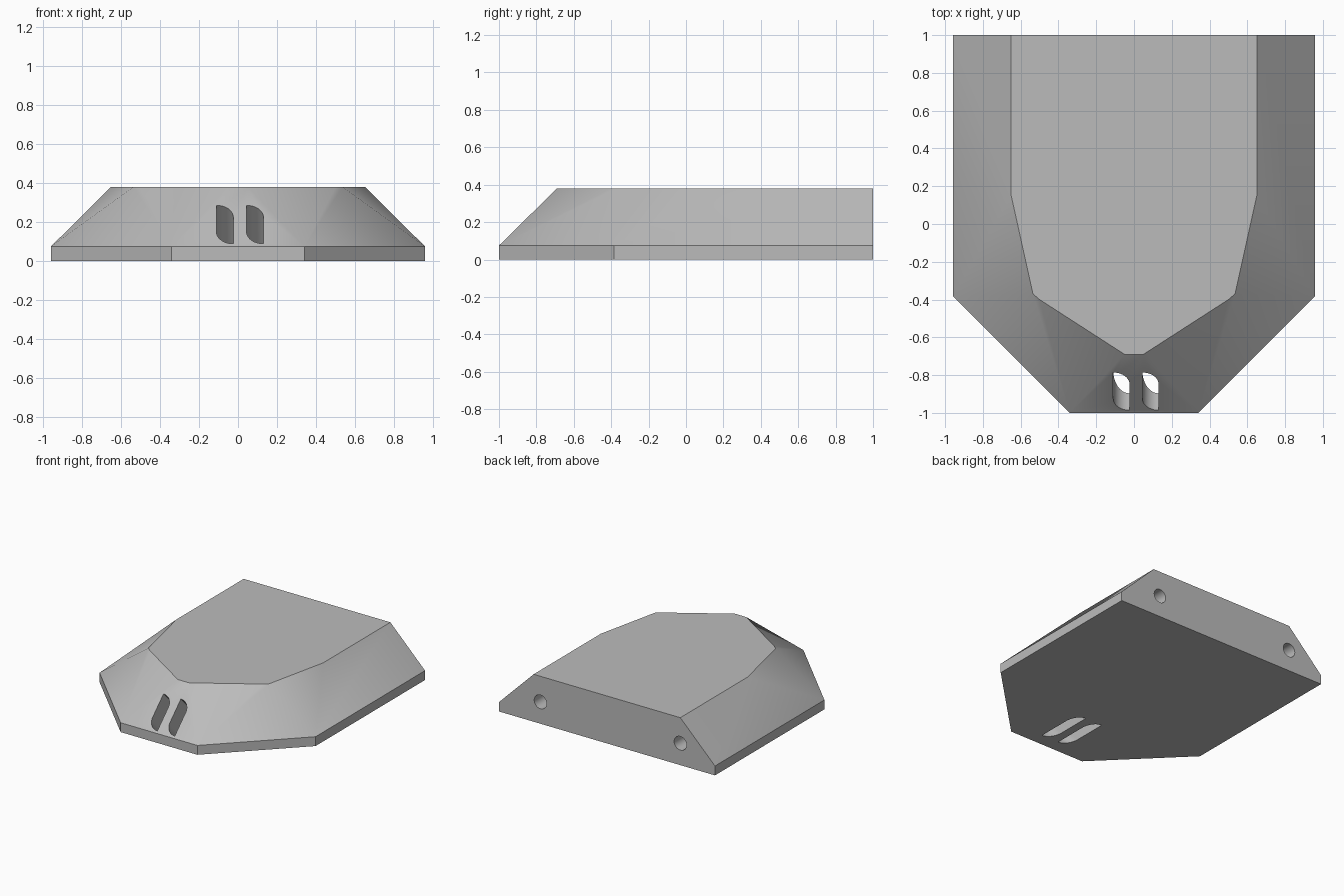
import bpy
import bmesh
from math import pi, sin, cos, radians
from mathutils import Matrix, Vector

default = bpy.data.objects.get("Cube")
if default:
    bpy.data.objects.remove(default, do_unlink=True)

# One plain grey
grey = bpy.data.materials.new("plain_grey")
grey.use_nodes = True
colour = (0.5, 0.5, 0.5, 1)
grey.diffuse_color = colour
grey.node_tree.nodes["Principled BSDF"].inputs["Base Color"].default_value = colour


def make_object(name, bm):
    bmesh.ops.recalc_face_normals(bm, faces=bm.faces)
    mesh = bpy.data.meshes.new(name)
    bm.to_mesh(mesh)
    bm.free()
    mesh.materials.append(grey)
    obj = bpy.data.objects.new(name, mesh)
    bpy.context.collection.objects.link(obj)
    return obj


def prism(name, profile, matrix, near, far):
    """Extrude a closed 2D profile along local z, then place it."""
    bm = bmesh.new()
    face = bm.faces.new([bm.verts.new((u, v, near)) for u, v in profile])
    grown = bmesh.ops.extrude_face_region(bm, geom=[face])
    moved = [g for g in grown["geom"] if isinstance(g, bmesh.types.BMVert)]
    bmesh.ops.translate(bm, verts=moved, vec=(0, 0, far - near))
    bmesh.ops.transform(bm, matrix=matrix, verts=bm.verts)
    obj = make_object(name, bm)
    obj.hide_render = True
    return obj


# Faceted body: half outlines mirrored, then wrapped in a convex hull
RIM, TOP = 0.075, 0.38
base_half = [(0.957, 1), (0.957, -0.385), (0.34, -1)]
top_half = [(0.65, 1), (0.65, 0.15), (0.535, -0.37), (0.5, -0.4), (0.05, -0.69)]
bm = bmesh.new()
for outline, z in ((base_half, 0), (base_half, RIM), (top_half, TOP)):
    for x, y in outline:
        for side in (1, -1):
            bm.verts.new((side * x, y, z))
bmesh.ops.convex_hull(bm, input=bm.verts)
bmesh.ops.dissolve_limit(bm, angle_limit=radians(0.5), verts=bm.verts, edges=bm.edges)
body = make_object("body", bm)

cutters = []

# Two slots through the sloping nose, each with two rounded corners
slope = Matrix.Translation((0, -1, RIM)) @ Matrix.Rotation(pi / 4, 4, "X")
low, high, width = 0.02, 0.3, 0.086
arc = [i * pi / 20 for i in range(11)]
for name, left in (("right_slot_cutter", -0.11), ("left_slot_cutter", 0.044)):
    right = left + width
    profile = [(left, high), (right, low)][:1]
    profile += [(left + width * sin(a), high - width + width * cos(a)) for a in arc[1:]]
    profile += [(right, low)]
    profile += [(right - width * sin(a), low + width - width * cos(a)) for a in arc[1:]]
    cutters.append(prism(name, profile, slope, 0.1, -0.7))

# Two blind round sockets in the back
circle = [(0.055 * cos(i * pi / 16), 0.055 * sin(i * pi / 16)) for i in range(32)]
for name, x in (("right_socket_cutter", -0.65), ("left_socket_cutter", 0.59)):
    place = Matrix.Translation((x, 1, 0.175)) @ Matrix.Rotation(-pi / 2, 4, "X")
    cutters.append(prism(name, circle, place, 0.05, -0.2))

# Cut, then remove the cutters
bpy.context.view_layer.objects.active = body
for cutter in cutters:
    cut = body.modifiers.new(cutter.name, "BOOLEAN")
    cut.operation = "DIFFERENCE"
    cut.solver = "EXACT"
    cut.object = cutter
    bpy.ops.object.modifier_apply(modifier=cut.name)
    bpy.data.objects.remove(cutter, do_unlink=True)

# Soft blend between the shallow facets, crisp main edges
for obj in bpy.context.selected_objects:
    obj.select_set(False)
body.select_set(True)
bpy.ops.object.shade_smooth_by_angle(angle=radians(30))
